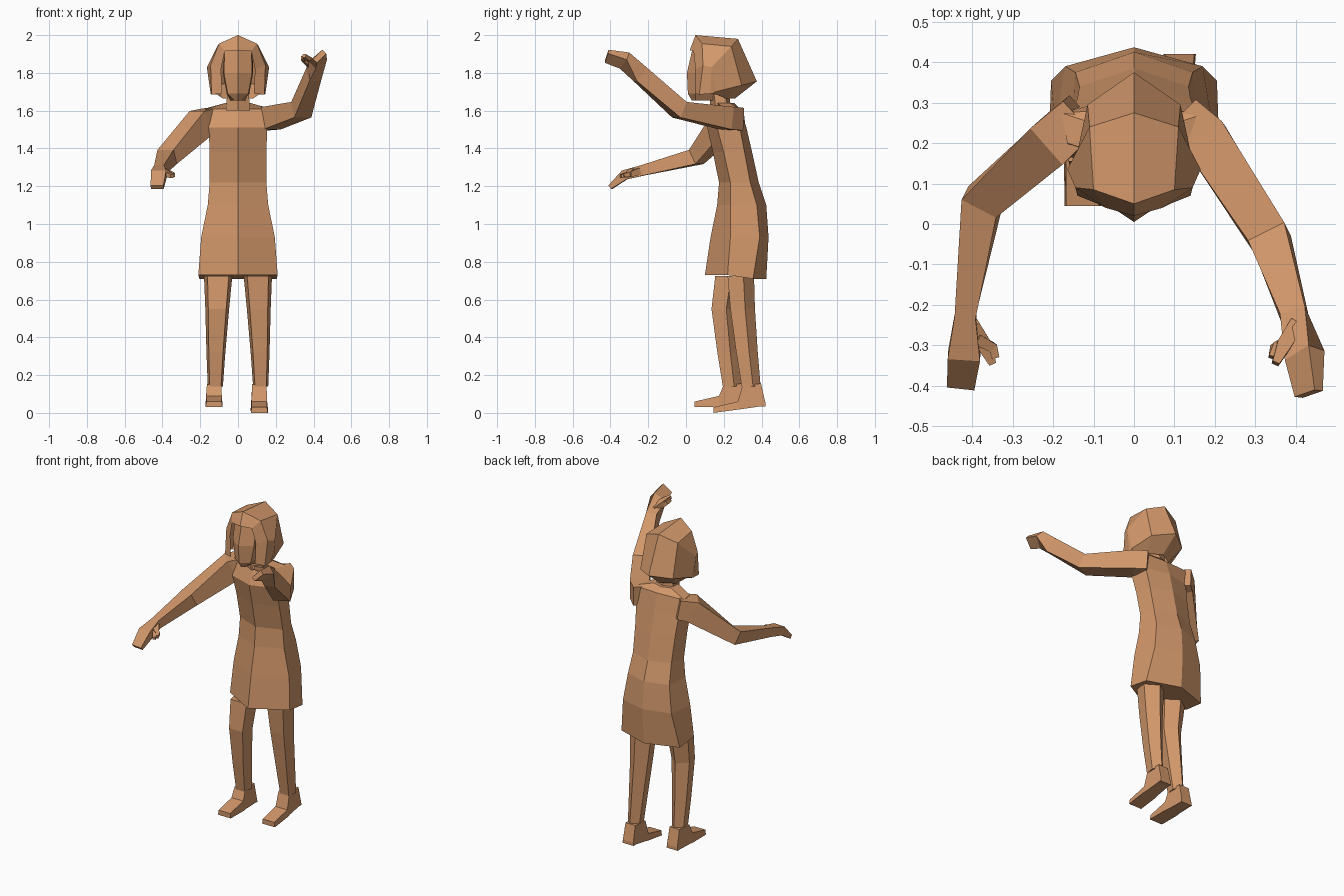
import bpy, bmesh
from math import radians
from mathutils import Matrix, Vector

cube = bpy.data.objects.get("Cube")
if cube:
    bpy.data.objects.remove(cube)

# Single clay colour
clay = bpy.data.materials.new("warm_clay")
clay.use_nodes = True
colour = (0.64, 0.31, 0.145, 1)
clay.diffuse_color = colour
clay.node_tree.nodes["Principled BSDF"].inputs["Base Color"].default_value = colour


def finish(name, bm):
    bmesh.ops.remove_doubles(bm, verts=bm.verts, dist=0.0005)
    bmesh.ops.recalc_face_normals(bm, faces=bm.faces)
    mesh = bpy.data.meshes.new(name)
    bm.to_mesh(mesh)
    bm.free()
    mesh.materials.append(clay)
    obj = bpy.data.objects.new(name, mesh)
    bpy.context.collection.objects.link(obj)
    return obj


def loft(name, rings, closed=True):
    """Skin a list of equal point rings; closed rings get end caps."""
    bm = bmesh.new()
    rows = [[bm.verts.new(p) for p in ring] for ring in rings]
    n = len(rows[0])
    for a, b in zip(rows, rows[1:]):
        for i in range(n if closed else n - 1):
            j = (i + 1) % n
            bm.faces.new((a[i], a[j], b[j], b[i]))
    if closed:
        bm.faces.new(rows[0])
        bm.faces.new(rows[-1])
    return finish(name, bm)


def hexagon(z, w, front, front_side, wb, back_side, back, drop=0):
    """Symmetric section with a crease down the front and the back."""
    return [(0, front, z), (w, front_side, z), (wb, back_side, z - drop),
            (0, back, z - drop), (-wb, back_side, z - drop), (-w, front_side, z)]


def limb(name, stations):
    """Box tube through (x, y, z, half width, half height, roll) stations."""
    pts = [Vector(s[:3]) for s in stations]
    rings = []
    for i, (p, s) in enumerate(zip(pts, stations)):
        t = (pts[min(i + 1, len(pts) - 1)] - pts[max(i - 1, 0)]).normalized()
        side = t.cross(Vector((0, 0, 1))).normalized()
        side = Matrix.Rotation(radians(s[5]), 3, t) @ side
        up = side.cross(t)
        rings.append([p + side * s[3] * a + up * s[4] * b
                      for a, b in ((-1, -1), (1, -1), (1, 1), (-1, 1))])
    return loft(name, rings)


# Dress with shoulders
loft("dress", [hexagon(*r) for r in (
    (.73, .21, .10, .22, .205, .355, .425, .02),
    (.93, .195, .13, .235, .17, .39, .437),
    (1.10, .16, .165, .235, .145, .375, .425),
    (1.22, .15, .175, .235, .135, .34, .385),
    (1.38, .15, .142, .20, .14, .31, .35),
    (1.51, .155, .112, .165, .15, .285, .32),
    (1.61, .165, .16, .20, .18, .275, .285),
    (1.64, .07, .14, .17, .06, .235, .255))])

# Neck and face
loft("neck", [hexagon(*r) for r in (
    (1.60, .065, .13, .16, .06, .22, .24),
    (1.75, .052, .12, .14, .05, .20, .22))])
loft("face", [hexagon(*r) for r in (
    (1.655, .02, .03, .05, .04, .15, .16),
    (1.69, .055, .01, .05, .06, .19, .21),
    (1.80, .075, .005, .055, .08, .21, .24),
    (1.93, .07, .035, .07, .08, .21, .24))])

# Bobbed hair: rows run from the face opening round to the nape
hair = loft("hair", [
    [(0, .02, 1.92), (0, .05, 2.0), (0, .275, 1.98), (0, .375, 1.755), (0, .26, 1.665)],
    [(.07, .04, 1.915), (.10, .085, 1.955), (.11, .24, 1.94), (.115, .295, 1.735), (.08, .21, 1.665)],
    [(.09, .05, 1.82), (.145, .09, 1.84), (.165, .135, 1.83), (.145, .155, 1.70), (.11, .16, 1.685)],
    [(.085, .05, 1.69), (.14, .07, 1.685), (.145, .13, 1.69), (.14, .14, 1.69), (.11, .155, 1.685)],
], closed=False)
mirror = hair.modifiers.new("mirror", "MIRROR")
mirror.use_clip = True

# Arms with hands: the left one raised, the right one lowered
limb("left_arm", [
    (.12, .27, 1.555, .05, .06, 0), (.175, .215, 1.56, .057, .06, 0),
    (.335, -.035, 1.605, .05, .045, 0), (.400, -.24, 1.79, .032, .045, 0),
    (.422, -.325, 1.865, .042, .028, 40), (.432, -.42, 1.888, .036, .014, 45)])
limb("right_arm", [
    (-.13, .27, 1.555, .055, .06, 0), (-.19, .215, 1.54, .06, .068, 0),
    (-.375, .055, 1.355, .048, .042, 0), (-.417, -.225, 1.285, .026, .028, 0),
    (-.42, -.325, 1.26, .04, .026, 0), (-.428, -.40, 1.195, .034, .012, 0)])

# Thumbs and small fingers
for side, s, z, rise in (("left", 1, 1.835, 1), ("right", -1, 1.28, -.5)):
    limb(side + "_thumb", [
        (s * .40, -.25, z, .018, .018, 0),
        (s * .37, -.30, z + rise * .035, .018, .014, 0),
        (s * .35, -.345, z + rise * .055, .009, .01, 0)])
    limb(side + "_finger", [
        (s * .39, -.285, z, .014, .014, 0),
        (s * .35, -.305, z + rise * .035, .012, .012, 0),
        (s * .342, -.33, z + rise * .045, .009, .01, 0)])

# Legs and wedge feet, the right leg a step ahead
LEG = ((-.75, -1), (.75, -1), (1, .2), (0, 1), (-1, .2))
for side, s, y, sole in (("left", 1, .345, 0), ("right", -1, .245, .03)):
    top_y = y - .055 if s > 0 else y - .02
    loft(side + "_leg", [
        [(cx * s + rx * a, cy + ry * b, z) for a, b in LEG]
        for cx, cy, z, rx, ry in (
            (.105, top_y, .725, .075, .07), (.11, y - .045, .55, .063, .065),
            (.117, y - .022, .32, .05, .057), (.12, y, .14, .04, .05))])
    heel_lift = .035 if s > 0 else 0
    cx = .113 if s > 0 else -.127
    loft(side + "_foot", [
        [(cx - w, fy, low), (cx + w, fy, low), (cx + w * .9, fy, high), (cx - w * .9, fy, high)]
        for fy, low, high, w in (
            (y + .075, sole + heel_lift, sole + heel_lift + .02, .04),
            (y + .052, sole + heel_lift, .155, .038),
            (y - .045, sole + heel_lift * .6, .15, .042),
            (y - .07, sole + heel_lift * .5, sole + .06, .046),
            (y - .20, sole, sole + .03, .045))])
